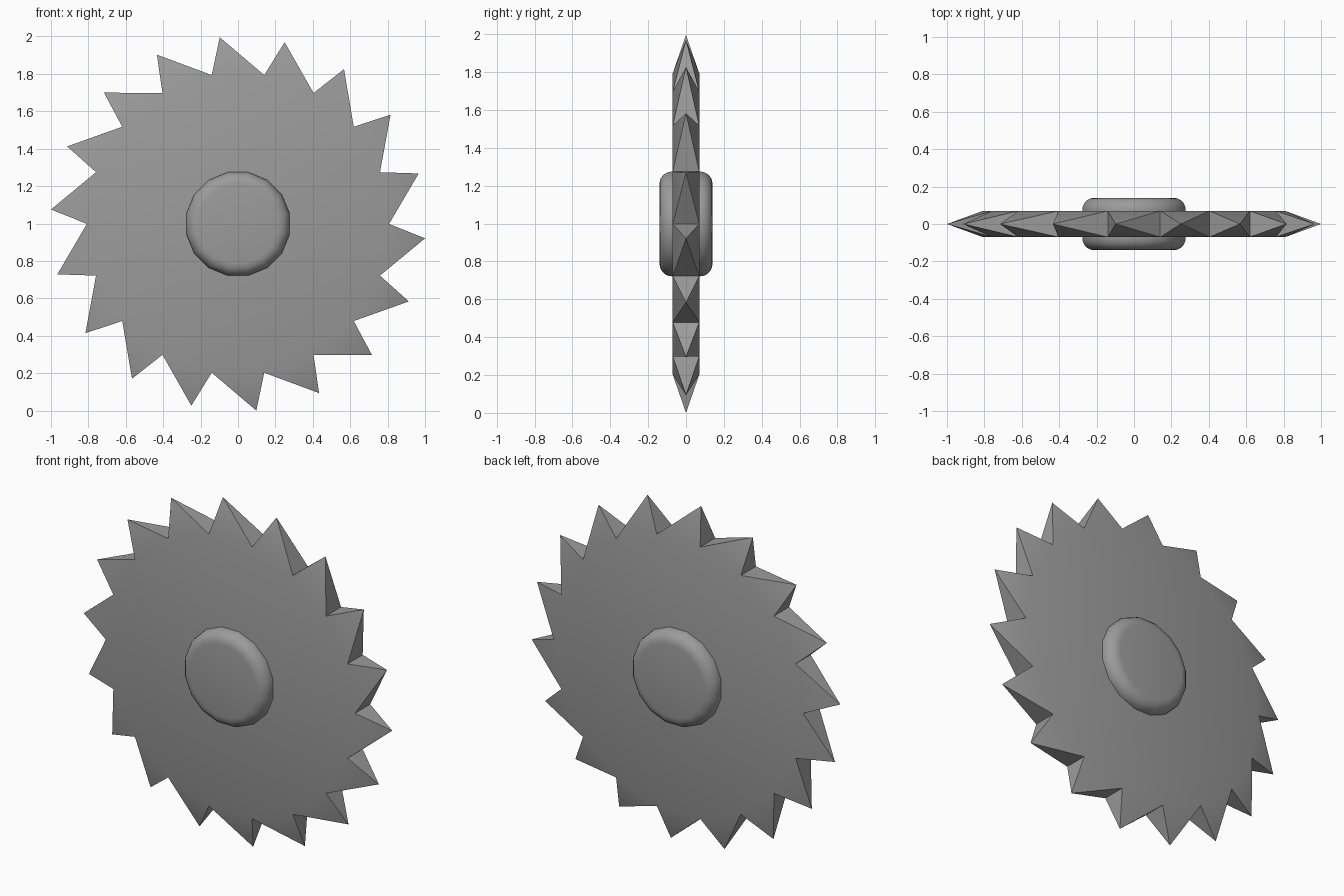
import bpy, bmesh
from math import sin, cos, pi, radians
from mathutils import Matrix, Vector

if "Cube" in bpy.data.objects:
    bpy.data.objects.remove(bpy.data.objects["Cube"])

CENTRE = Vector((0, 0, 0.998))
TEETH = 18
ROOT, TIP, HALF = 0.808, 1.003, 0.07

steel = bpy.data.materials.new("grey steel")
steel.use_nodes = True
colour = (0.33, 0.33, 0.33, 1)
steel.diffuse_color = colour
steel.node_tree.nodes["Principled BSDF"].inputs["Base Color"].default_value = colour


def add_part(name, bm):
    bmesh.ops.recalc_face_normals(bm, faces=bm.faces)
    mesh = bpy.data.meshes.new(name)
    bm.to_mesh(mesh)
    bm.free()
    mesh.materials.append(steel)
    obj = bpy.data.objects.new(name, mesh)
    obj.location = CENTRE
    bpy.context.collection.objects.link(obj)
    bpy.ops.object.select_all(action='DESELECT')
    obj.select_set(True)
    bpy.context.view_layer.objects.active = obj
    return obj


def polar(bm, radius, angle, y):
    return bm.verts.new((radius * cos(angle), y, radius * sin(angle)))


# Blade: flat disc whose rim edges are drawn out into raked pyramid teeth
bm = bmesh.new()
step = 2 * pi / TEETH
front = [polar(bm, ROOT, i * step, -HALF) for i in range(TEETH)]
back = [polar(bm, ROOT, i * step, HALF) for i in range(TEETH)]
bm.faces.new(front)
bm.faces.new(back[::-1])
for i in range(TEETH):
    j = (i + 1) % TEETH
    tip = polar(bm, TIP, i * step + radians(15.6), 0)
    ring = [front[i], front[j], back[j], back[i]]
    for a, b in zip(ring, ring[1:] + ring[:1]):
        bm.faces.new((a, b, tip))
add_part("saw_blade", bm)
bpy.ops.object.shade_smooth_by_angle(angle=radians(30))

# Hub: short cylinder with rounded rims, passing through the blade
bm = bmesh.new()
bmesh.ops.create_cone(bm, cap_ends=True, segments=16, radius1=0.282, radius2=0.282,
                      depth=0.28,
                      matrix=Matrix.Rotation(pi / 2, 4, 'X') @ Matrix.Rotation(pi / 16, 4, 'Z'))
rims = [e for e in bm.edges if abs(e.verts[0].co.y - e.verts[1].co.y) < 0.01]
bmesh.ops.bevel(bm, geom=rims, offset=0.065, segments=5, profile=0.5, affect='EDGES')
add_part("hub", bm)
bpy.ops.object.shade_smooth_by_angle(angle=radians(30))
